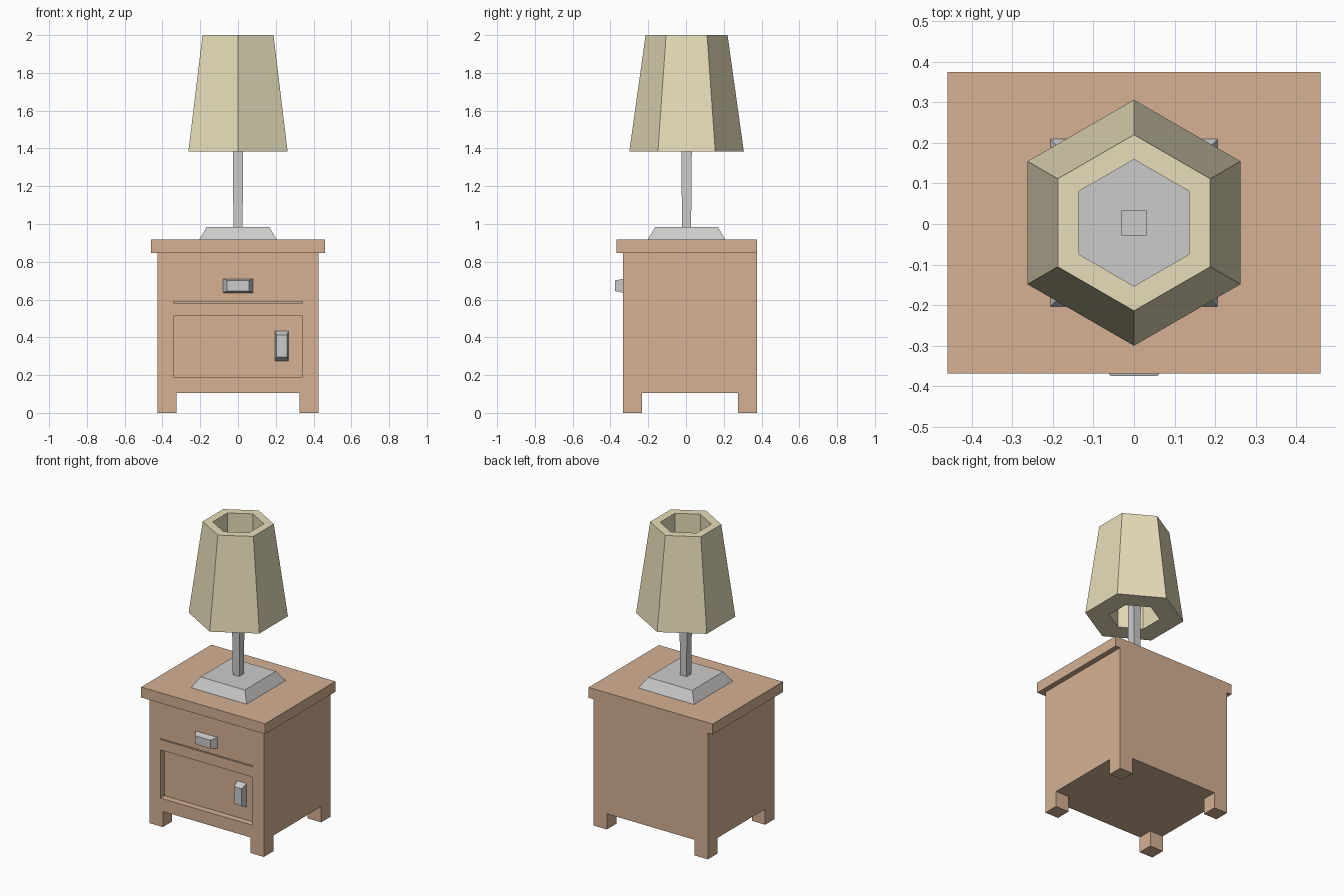
import bpy
from math import sin, cos, pi

if "Cube" in bpy.data.objects:
    bpy.data.objects.remove(bpy.data.objects["Cube"])


def material(name, color):
    mat = bpy.data.materials.new(name)
    mat.diffuse_color = (*color, 1)
    mat.use_nodes = True
    mat.node_tree.nodes["Principled BSDF"].inputs["Base Color"].default_value = mat.diffuse_color
    return mat


WOOD = material("wood", (0.66, 0.44, 0.29))
FABRIC = material("shade_fabric", (0.80, 0.73, 0.49))


def loft(name, rings, mat=None, closed=False):
    """Skin a list of equal-sized rings; cap the ends, or join last to first."""
    n = len(rings[0])
    count = len(rings)
    faces = []
    for r in range(count if closed else count - 1):
        a, b = r * n, (r + 1) % count * n
        faces += [(a + i, a + (i + 1) % n, b + (i + 1) % n, b + i) for i in range(n)]
    if not closed:
        faces += [tuple(reversed(range(n))), tuple(range((count - 1) * n, count * n))]
    mesh = bpy.data.meshes.new(name)
    mesh.from_pydata([p for ring in rings for p in ring], [], faces)
    mesh.update()
    obj = bpy.data.objects.new(name, mesh)
    bpy.context.collection.objects.link(obj)
    if mat:
        mesh.materials.append(mat)
    return obj


def rect(hx, hy, z, cx=0.0, cy=0.0):
    return [(cx - hx, cy - hy, z), (cx + hx, cy - hy, z),
            (cx + hx, cy + hy, z), (cx - hx, cy + hy, z)]


def box(name, x, y, z, mat=None):
    hx, hy = (x[1] - x[0]) / 2, (y[1] - y[0]) / 2
    cx, cy = sum(x) / 2, sum(y) / 2
    return loft(name, [rect(hx, hy, h, cx, cy) for h in z], mat)


def hexagon(radius, z, cy):
    return [(radius * sin(i * pi / 3), cy - radius * cos(i * pi / 3), z) for i in range(6)]


def handle(name, cx, cz, base, front, y0, y1):
    """Tapered pull sticking out towards -y."""
    rings = [[(x, y, z) for x, z, _ in rect(hx, hz, 0, cx, cz)]
             for (hx, hz), y in ((base, y0), (front, y1))]
    return loft(name, rings)


def cut(obj, cutter):
    mod = obj.modifiers.new("cut", 'BOOLEAN')
    mod.operation = 'DIFFERENCE'
    mod.solver = 'EXACT'
    mod.object = cutter
    bpy.context.view_layer.objects.active = obj
    bpy.ops.object.modifier_apply(modifier=mod.name)
    bpy.data.objects.remove(cutter)


W, FRONT, BACK = 0.425, -0.333, 0.375
PANEL = -0.29

# Cabinet with recessed door panel and drawer gap
body = box("cabinet_body", (-W, W), (FRONT, BACK), (0.105, 0.847), WOOD)
cut(body, box("door_cutter", (-0.342, 0.342), (-0.5, PANEL), (0.19, 0.513)))
cut(body, box("gap_cutter", (-0.342, 0.342), (-0.5, PANEL), (0.582, 0.589)))
box("table_top", (-0.46, 0.46), (-0.369, BACK), (0.847, 0.917), WOOD)

# Feet
for side, x in (("left", (-W, -W + 0.1)), ("right", (W - 0.1, W))):
    for end, y in (("front", (FRONT, FRONT + 0.1)), ("back", (BACK - 0.1, BACK))):
        box(f"{end}_{side}_foot", x, y, (0, 0.105), WOOD)

# Handles
handle("drawer_handle", 0, 0.673, (0.08, 0.037), (0.058, 0.028), FRONT, -0.375)
handle("door_handle", 0.232, 0.355, (0.036, 0.079), (0.028, 0.058), PANEL, -0.332)

# Lamp
CY = 0.003
loft("lamp_base", [rect(0.206, 0.206, 0.917, 0, CY), rect(0.165, 0.165, 0.985, 0, CY)])
loft("lamp_pole", [rect(0.024, 0.024, 0.985, 0, CY), rect(0.031, 0.031, 1.75, 0, CY)])
loft("lamp_shade", [hexagon(0.303, 1.385, CY), hexagon(0.217, 2.0, CY),
                    hexagon(0.156, 2.0, CY), hexagon(0.156, 1.385, CY)], FABRIC, closed=True)
